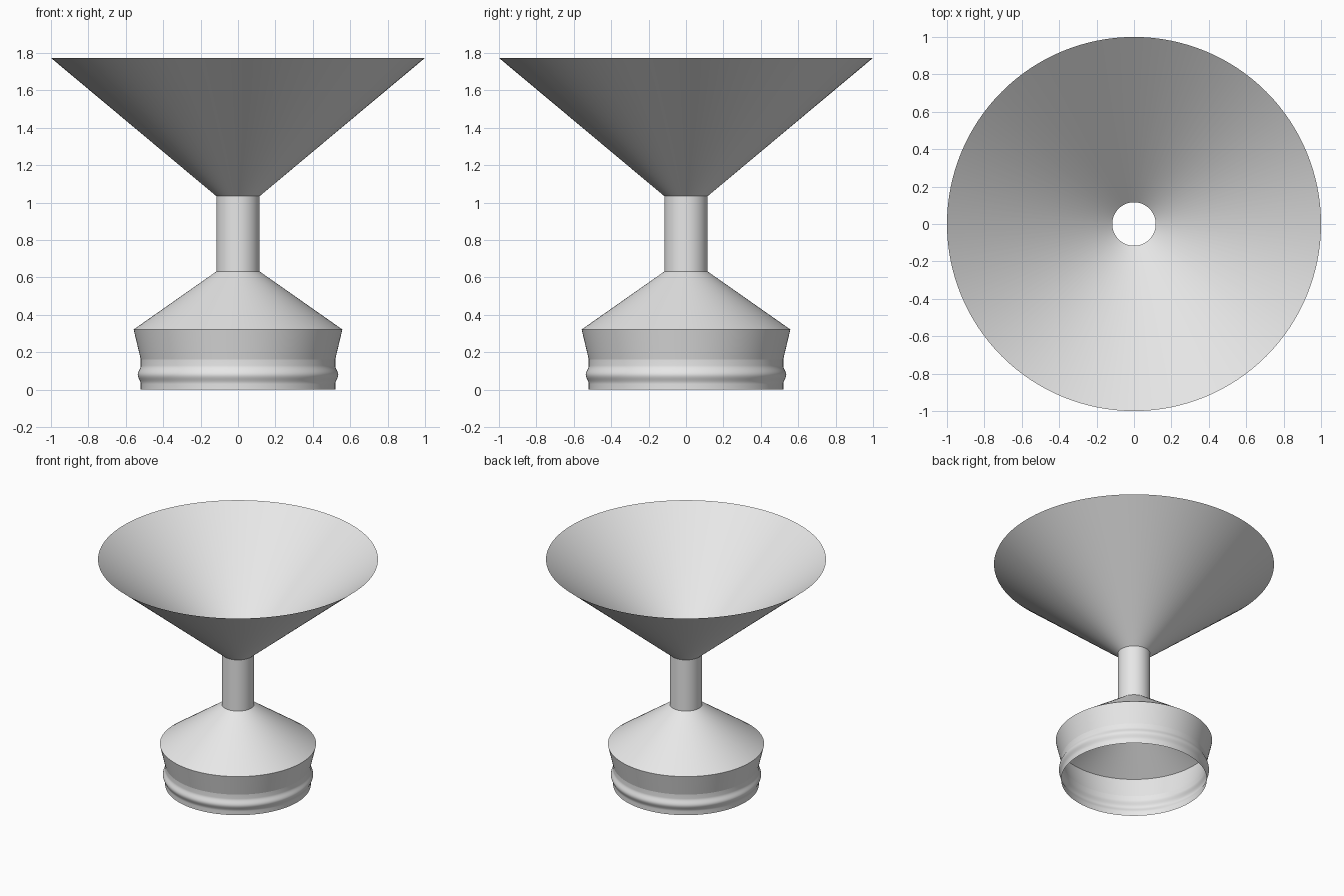
import bpy
import bmesh
from math import cos, sin, pi, tau

SEGMENTS = 128

old = bpy.data.objects.get("Cube")
if old:
    bpy.data.objects.remove(old, do_unlink=True)

grey = bpy.data.materials.new("light_grey")
grey.use_nodes = True
colour = (0.8, 0.8, 0.8, 1.0)
grey.diffuse_color = colour
for node in grey.node_tree.nodes:
    if node.type == "BSDF_PRINCIPLED":
        node.inputs["Base Color"].default_value = colour


def lathe(name, profile):
    """Open thin shell turned about z from (radius, height) points, bottom to top."""
    bm = bmesh.new()
    rings = []
    for r, z in profile:
        rings.append([bm.verts.new((r * cos(tau * i / SEGMENTS),
                                    r * sin(tau * i / SEGMENTS), z))
                      for i in range(SEGMENTS)])
    for low, high in zip(rings, rings[1:]):
        for i in range(SEGMENTS):
            j = (i + 1) % SEGMENTS
            face = bm.faces.new((low[i], low[j], high[j], high[i]))
            face.smooth = True
    mesh = bpy.data.meshes.new(name)
    bm.to_mesh(mesh)
    bm.free()
    mesh.materials.append(grey)
    obj = bpy.data.objects.new(name, mesh)
    bpy.context.collection.objects.link(obj)
    return obj


# Collar with a rounded bead around it
COLLAR, BEAD_LOW, BEAD_HIGH, BEAD = 0.52, 0.03, 0.13, 0.016
STEPS = 16
bead = []
for k in range(STEPS + 1):
    t = k / STEPS
    bead.append((COLLAR + BEAD * (1 - cos(2 * pi * t)) / 2,
                 BEAD_LOW + (BEAD_HIGH - BEAD_LOW) * t))
lathe("beaded_collar", [(COLLAR, 0)] + bead + [(COLLAR, 0.162)])

# Flared wall, sloping shoulder, neck tube and wide funnel
NECK, RIM = 0.116, 0.558
lathe("flared_wall", [(COLLAR, 0.162), (RIM, 0.322)])
lathe("shoulder_cone", [(RIM, 0.322), (NECK, 0.632)])
lathe("neck_tube", [(NECK, 0.632), (NECK, 1.035)])
lathe("funnel_cone", [(NECK, 1.035), (1.0, 1.774)])
